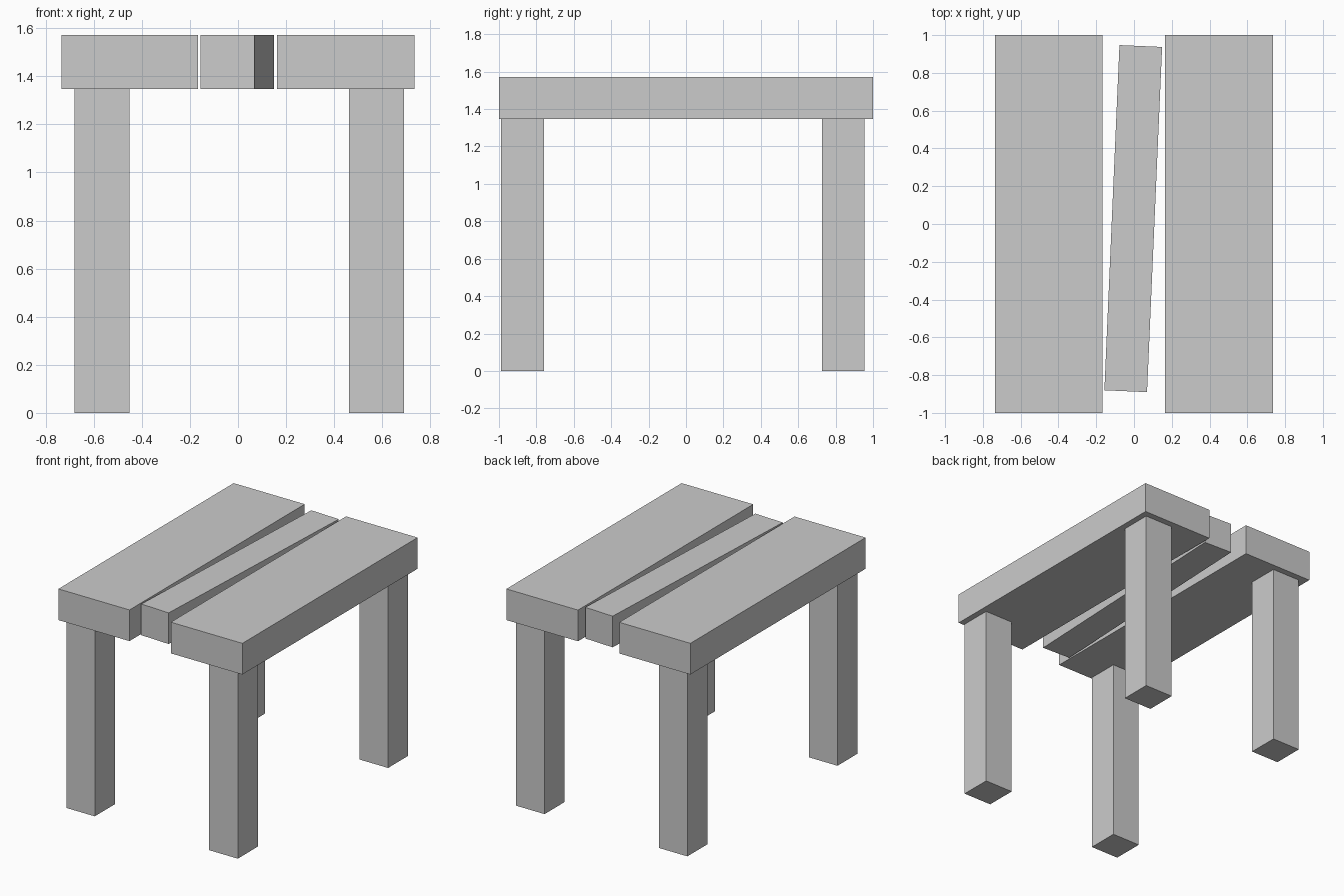
import bpy
from math import radians

if "Cube" in bpy.data.objects:
    bpy.data.objects.remove(bpy.data.objects["Cube"])

LEG_TOP, TOP = 1.346, 1.571


def box(name, x, y, z, turn=0.0):
    """Box spanning the given (min, max) ranges, turned about its own vertical axis."""
    spans = (x, y, z)
    bpy.ops.mesh.primitive_cube_add(size=1, location=[(a + b) / 2 for a, b in spans])
    ob = bpy.context.object
    ob.name = name
    ob.scale = [b - a for a, b in spans]
    bpy.ops.object.transform_apply(location=False, rotation=False, scale=True)
    ob.rotation_euler.z = turn
    return ob


# Wide outer planks of the table top
box("left_plank", (-0.735, -0.167), (-1, 1), (LEG_TOP, TOP))
box("right_plank", (0.163, 0.735), (-1, 1), (LEG_TOP, TOP))

# Narrow middle plank, slightly askew
box("middle_plank", (-0.117, 0.109), (-0.886, 0.943), (LEG_TOP, TOP), radians(-2.5))

# Four square legs
for side, x in (("left", (-0.679, -0.452)), ("right", (0.462, 0.691))):
    for end, y in (("front", (-0.989, -0.759)), ("back", (0.726, 0.954))):
        box(f"{end}_{side}_leg", x, y, (0, LEG_TOP))
